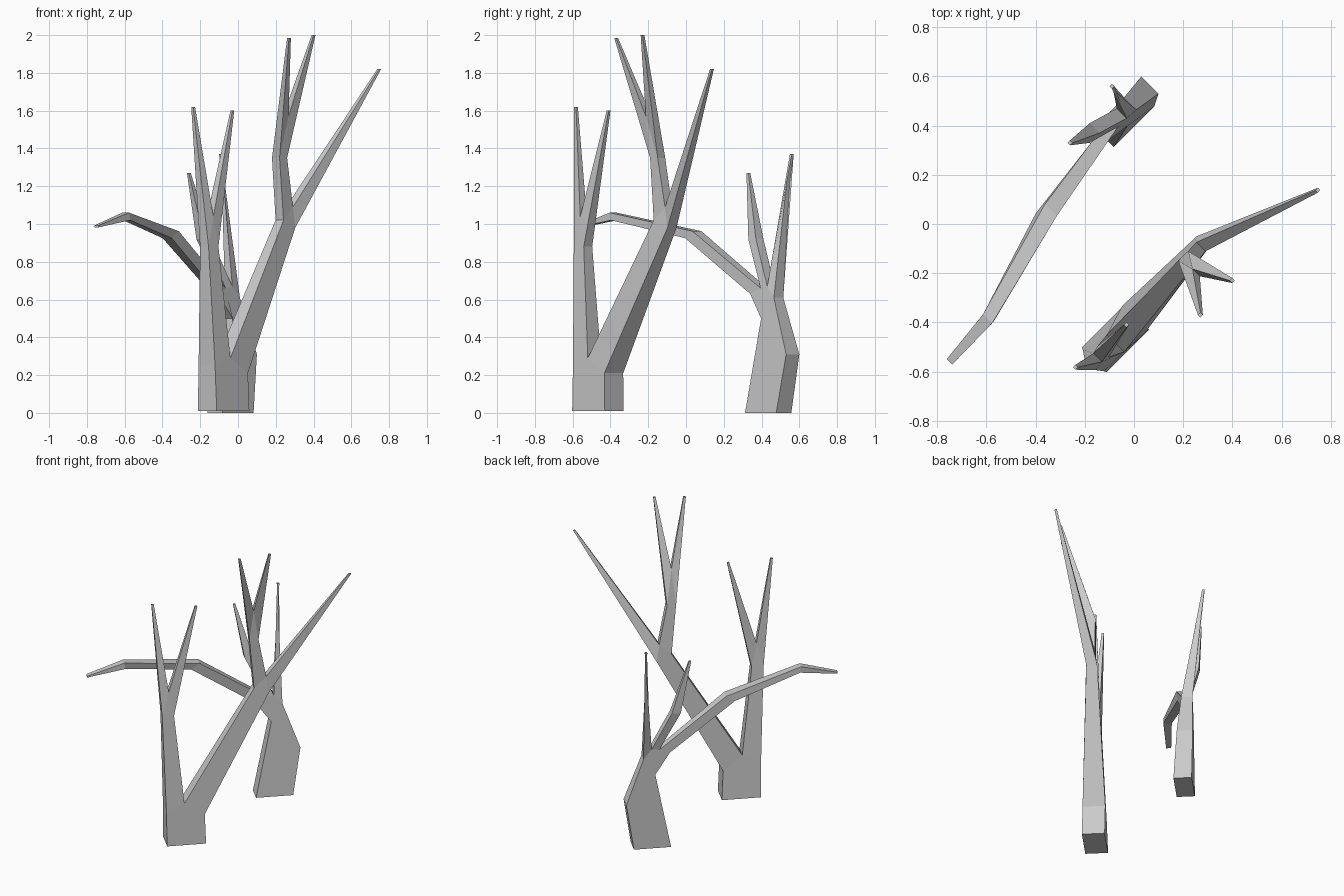
import bpy, bmesh

if "Cube" in bpy.data.objects:
    bpy.data.objects.remove(bpy.data.objects["Cube"])

# Each bare tree is a flat fan of four-sided branches lying on the diagonal x = y.
# A point is (s, z, d, w): s = x + y along the fan, z = height,
# d = x - y across the fan, w = half thickness across.


def pair(bm, p):
    s, z, d, w = p
    return [bm.verts.new(((s + e) / 2, (s - e) / 2, z)) for e in (d + w, d - w)]


def trunk(bm, outline, open_edges):
    """Slab with front and back faces; edges where a branch grows stay open."""
    prs = [pair(bm, p) for p in outline]
    bm.faces.new([p[0] for p in prs])
    bm.faces.new([p[1] for p in reversed(prs)])
    for i, a in enumerate(prs):
        if i not in open_edges:
            b = prs[(i + 1) % len(prs)]
            bm.faces.new((a[0], a[1], b[1], b[0]))


def branch(bm, *rings):
    """Four-sided loft through rings of two points each, closed at the tip."""
    loops = []
    for p, q in rings:
        a, b = pair(bm, p), pair(bm, q)
        loops.append([a[0], b[0], b[1], a[1]])
    for lo, hi in zip(loops, loops[1:]):
        for i in range(4):
            j = (i + 1) % 4
            bm.faces.new((lo[i], lo[j], hi[j], hi[i]))
    bm.faces.new(loops[-1])


def tip(s, z, d, w=0.01):
    return (s - 0.01, z, d, w), (s + 0.01, z, d, w)


def finish(bm, name):
    bmesh.ops.remove_doubles(bm, verts=bm.verts, dist=0.0005)
    bmesh.ops.recalc_face_normals(bm, faces=bm.faces)
    me = bpy.data.meshes.new(name)
    bm.to_mesh(me)
    bm.free()
    ob = bpy.data.objects.new(name, me)
    bpy.context.collection.objects.link(ob)


# Tall tree at the front
bm = bmesh.new()
left, crotch, right = (-.72, .25, .39, .087), (-.56, .29, .41, .07), (-.38, .21, .385, .1)
trunk(bm, [(-.715, .01, .39, .1), (-.37, .01, .39, .1), right, crotch, left], {2, 3})
# upright limb and its two spikes
l2, r2, fork = (-.75, .88, .393, .045), (-.645, .88, .393, .045), (-.69, 1.04, .395, .035)
trunk(bm, [left, crotch, r2, fork, l2], {0, 2, 3})
branch(bm, (l2, fork), tip(-.82, 1.62, .345))
branch(bm, (fork, r2), tip(-.44, 1.60, .38))
# leaning limb with long end spike
up, up2, low = (.07, 1.02, .37, .042), (.18, 1.09, .365, .037), (.205, .98, .353, .048)
trunk(bm, [crotch, right, low, up2, up], {0, 2, 3})
branch(bm, (up2, low), tip(.885, 1.82, .61))
# side limb with two spikes
l3, r3, fork3 = (.03, 1.35, .37, .04), (.11, 1.35, .37, .04), (.055, 1.57, .45, .03)
trunk(bm, [up, up2, r3, fork3, l3], {0, 2, 3})
branch(bm, (l3, fork3), tip(-.10, 1.985, .64))
branch(bm, (fork3, r3), tip(.17, 2.0, .63))
finish(bm, "tall_tree")

# Crooked tree at the back
bm = bmesh.new()
side, c1, c2 = (.475, .61, -.505, .05), (.40, .67, -.50, .04), (.33, .66, -.495, .035)
under = (.235, .63, -.48, .035)
trunk(bm, [(.23, 0, -.475, .08), (.56, 0, -.475, .08), (.63, .31, -.5, .07),
           side, c1, c2, under, (.37, .5, -.49, .065)], {3, 4, 5})
# upright spike
branch(bm, (side, c1), tip(.47, 1.37, -.65))
# bent spike
branch(bm, (c1, c2), ((.23, .92, -.55, .04), (.15, .92, -.55, .04)),
       tip(.07, 1.27, -.59)[::-1])
# long drooping branch
branch(bm, (c2, under),
       ((-.28, .962, -.395, .048), (-.355, .925, -.395, .048)),
       ((-.98, 1.06, -.21, .037), (-.97, 1.02, -.21, .037)),
       ((-1.31, .992, -.19, .022), (-1.31, .982, -.19, .022)))
finish(bm, "crooked_tree")
